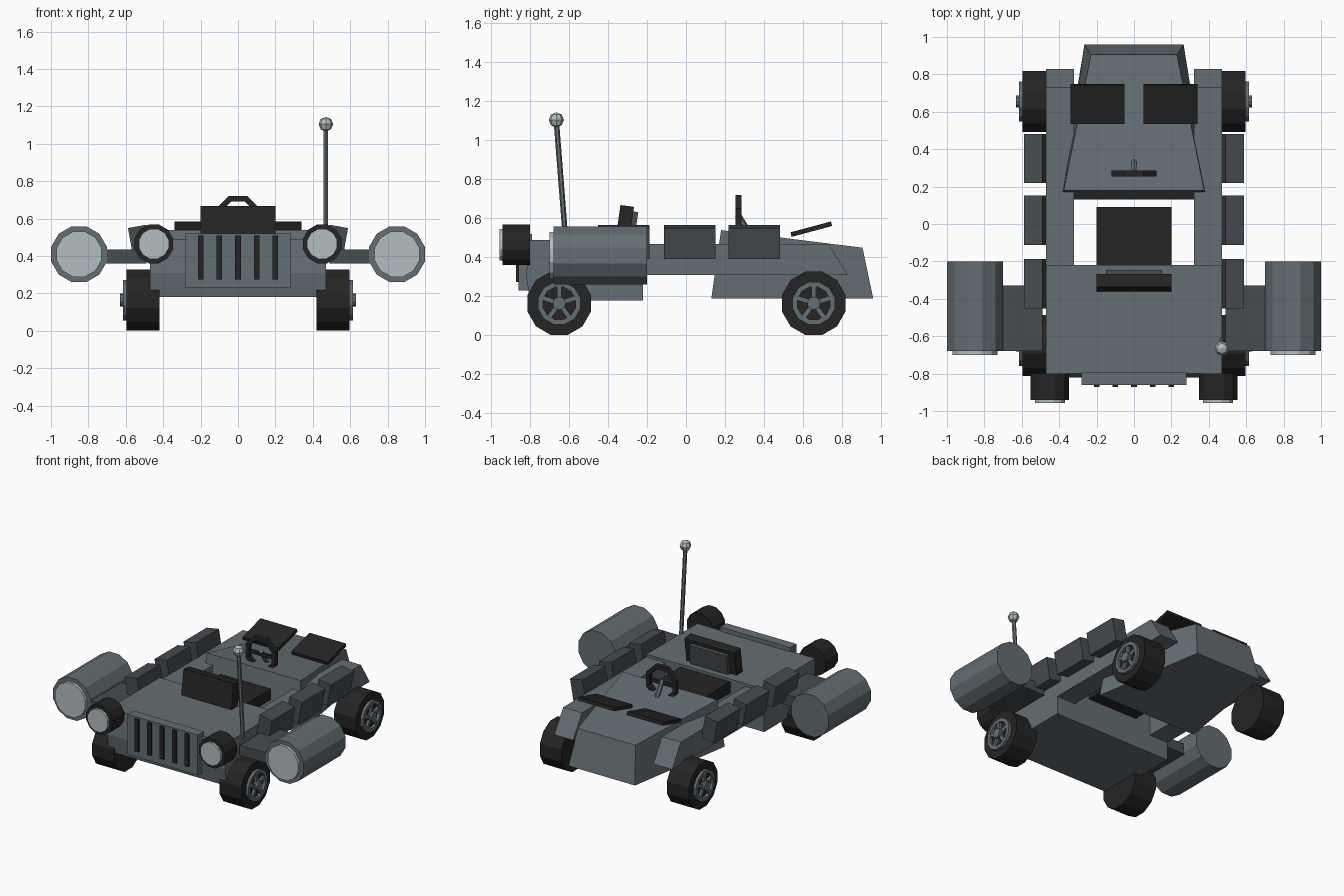
import bpy, bmesh, math
from mathutils import Vector, Matrix

if "Cube" in bpy.data.objects:
    bpy.data.objects.remove(bpy.data.objects["Cube"])


def material(name, r, g, b):
    m = bpy.data.materials.new(name)
    m.diffuse_color = (r, g, b, 1)
    m.use_nodes = True
    m.node_tree.nodes["Principled BSDF"].inputs["Base Color"].default_value = m.diffuse_color
    return m


BODY = material("slate grey", 0.127, 0.156, 0.174)
DARK = material("dark grey", 0.062, 0.072, 0.081)
BLACK = material("black", 0.018, 0.018, 0.019)
LENS = material("pale glass", 0.45, 0.51, 0.53)


def finish(bm, name, mat):
    bmesh.ops.recalc_face_normals(bm, faces=bm.faces)
    me = bpy.data.meshes.new(name)
    bm.to_mesh(me)
    bm.free()
    me.materials.append(mat)
    ob = bpy.data.objects.new(name, me)
    bpy.context.collection.objects.link(ob)
    return ob


def box(name, x, y, z, mat, rot=None):
    """Box from (min, max) ranges, optionally rotated about its centre."""
    bm = bmesh.new()
    size = [b - a for a, b in (x, y, z)]
    mid = Vector([(a + b) / 2 for a, b in (x, y, z)])
    m = Matrix.Translation(mid) @ (rot or Matrix()) @ Matrix.Diagonal((*size, 1))
    bmesh.ops.create_cube(bm, size=1, matrix=m)
    return finish(bm, name, mat)


def prism(name, profile, x0, x1, mat):
    """Side profile of (y, z) points extruded along x."""
    bm = bmesh.new()
    f = bm.faces.new([bm.verts.new((x0, y, z)) for y, z in profile])
    new = bmesh.ops.extrude_face_region(bm, geom=[f])["geom"]
    bmesh.ops.translate(bm, vec=(x1 - x0, 0, 0),
                        verts=[v for v in new if isinstance(v, bmesh.types.BMVert)])
    return finish(bm, name, mat)


def rod(name, a, b, r, n, mat, spin=0.0):
    """Cylinder with n sides between two points."""
    a, b = Vector(a), Vector(b)
    d = b - a
    bm = bmesh.new()
    m = (Matrix.Translation((a + b) / 2) @ d.to_track_quat('Z', 'Y').to_matrix().to_4x4()
         @ Matrix.Rotation(spin, 4, 'Z'))
    bmesh.ops.create_cone(bm, cap_ends=True, segments=n, radius1=r, radius2=r,
                          depth=d.length, matrix=m)
    return finish(bm, name, mat)


def ring(name, centre, axis, r_out, r_in, width, n, mat, spin=0.0):
    """Flat ring of rectangular section around an axis."""
    bm = bmesh.new()
    m = Matrix.Translation(centre) @ Vector(axis).to_track_quat('Z', 'Y').to_matrix().to_4x4()
    loops = []
    for i in range(n):
        t = 2 * math.pi * i / n + spin
        loops.append([bm.verts.new(m @ Vector((r * math.cos(t), r * math.sin(t), h)))
                      for r, h in ((r_out, -width / 2), (r_out, width / 2),
                                   (r_in, width / 2), (r_in, -width / 2))])
    for i in range(n):
        p, q = loops[i], loops[(i + 1) % n]
        for k in range(4):
            bm.faces.new((p[k], p[(k + 1) % 4], q[(k + 1) % 4], q[k]))
    return finish(bm, name, mat)


# Engine block
prism("engine_block", [(-0.80, 0.49), (-0.82, 0.31), (-0.80, 0.18), (-0.22, 0.18), (-0.22, 0.49)],
      -0.47, 0.47, BODY)

# Tapered nose: frustum between a bottom and a top outline
bm = bmesh.new()
lo = [bm.verts.new(p) for p in ((-0.40, 0.13, 0.19), (0.40, 0.13, 0.19),
                                (0.265, 0.96, 0.19), (-0.265, 0.96, 0.19))]
hi = [bm.verts.new(p) for p in ((-0.375, 0.18, 0.54), (0.375, 0.18, 0.54),
                                (0.23, 0.905, 0.45), (-0.23, 0.905, 0.45))]
bm.faces.new(lo)
bm.faces.new(hi)
for i in range(4):
    j = (i + 1) % 4
    bm.faces.new((lo[i], lo[j], hi[j], hi[i]))
finish(bm, "tapered_nose", BODY)

# Grille
box("grille_panel", (-0.28, 0.28), (-0.86, -0.79), (0.23, 0.52), BODY)
for i in range(5):
    x = -0.2 + 0.1 * i
    box("grille_slot", (x - 0.015, x + 0.015), (-0.872, -0.85), (0.275, 0.51), BLACK)

# Seat and backrest
tilt = Matrix.Rotation(math.radians(-8), 4, 'X')
box("seat_cushion", (-0.2, 0.2), (-0.23, 0.09), (0.39, 0.47), BLACK)
box("seat_back", (-0.2, 0.2), (-0.35, -0.28), (0.47, 0.665), BLACK, tilt)
box("seat_back_pad", (-0.15, 0.15), (-0.285, -0.255), (0.49, 0.635), DARK, tilt)

# Steering wheel
ring("steering_wheel", (0, 0.27, 0.6), (0, 1, 0), 0.13, 0.098, 0.03, 8, BLACK, math.pi / 8)
box("steering_spoke", (-0.11, 0.11), (0.262, 0.278), (0.585, 0.61), BLACK)
rod("steering_column", (0, 0.265, 0.62), (0, 0.34, 0.50), 0.016, 6, BODY)

for s in (-1, 1):
    # Side rails
    prism("side_rail", [(-0.30, 0.31), (-0.30, 0.47), (0.73, 0.47), (0.83, 0.31)],
          s * 0.32, s * 0.47, BODY)

    # Raised window flaps
    xs = sorted((s * 0.05, s * 0.34))
    box("window_flap", xs, (0.535, 0.75), (0.533, 0.557), BLACK,
        Matrix.Rotation(math.radians(15), 4, 'X'))

    # Side storage boxes, leaning outwards
    for y in (-0.32, 0.02, 0.35):
        box("storage_box", sorted((s * 0.475, s * 0.575)), (y - 0.132, y + 0.132), (0.40, 0.56),
            DARK, Matrix.Rotation(s * math.radians(10), 4, 'Y'))

    # Side thruster pods on arms
    flat = math.pi / 12
    rod("pod", (s * 0.85, -0.68, 0.41), (s * 0.85, -0.2, 0.41), 0.154, 12, BODY, flat)
    rod("pod_lens", (s * 0.85, -0.70, 0.41), (s * 0.85, -0.67, 0.41), 0.125, 12, LENS, flat)
    box("pod_arm", sorted((s * 0.49, s * 0.74)), (-0.68, -0.33), (0.36, 0.435), DARK)

    # Headlights
    rod("headlight", (s * 0.45, -0.94, 0.465), (s * 0.45, -0.80, 0.465), 0.107, 12, BLACK, flat)
    rod("headlight_lens", (s * 0.45, -0.957, 0.465), (s * 0.45, -0.93, 0.465), 0.083, 12, LENS, flat)

    # Wheels with five-spoke rims
    for y in (-0.65, 0.655):
        c = Vector((0, y, 0.165))
        X = Vector((s, 0, 0))
        rod("tyre", c + X * 0.42, c + X * 0.595, 0.168, 12, BLACK, flat)
        ring("rim", c + X * 0.60, X, 0.112, 0.086, 0.03, 12, BODY, flat)
        rod("hub", c + X * 0.58, c + X * 0.63, 0.034, 10, BODY)
        for k in range(5):
            t = 2 * math.pi * k / 5
            d = Vector((0, math.sin(t), math.cos(t)))
            m = c + X * 0.60 + d * 0.055
            box("spoke", (m.x - 0.012, m.x + 0.012), (m.y - 0.012, m.y + 0.012),
                (m.z - 0.045, m.z + 0.045), BODY, Matrix.Rotation(-t, 4, 'X'))

# Antenna
rod("antenna", (0.47, -0.615, 0.46), (0.47, -0.665, 1.10), 0.014, 6, BODY)
bm = bmesh.new()
bmesh.ops.create_uvsphere(bm, u_segments=8, v_segments=4, radius=0.039,
                          matrix=Matrix.Translation((0.47, -0.665, 1.105)))
finish(bm, "antenna_knob", LENS)
